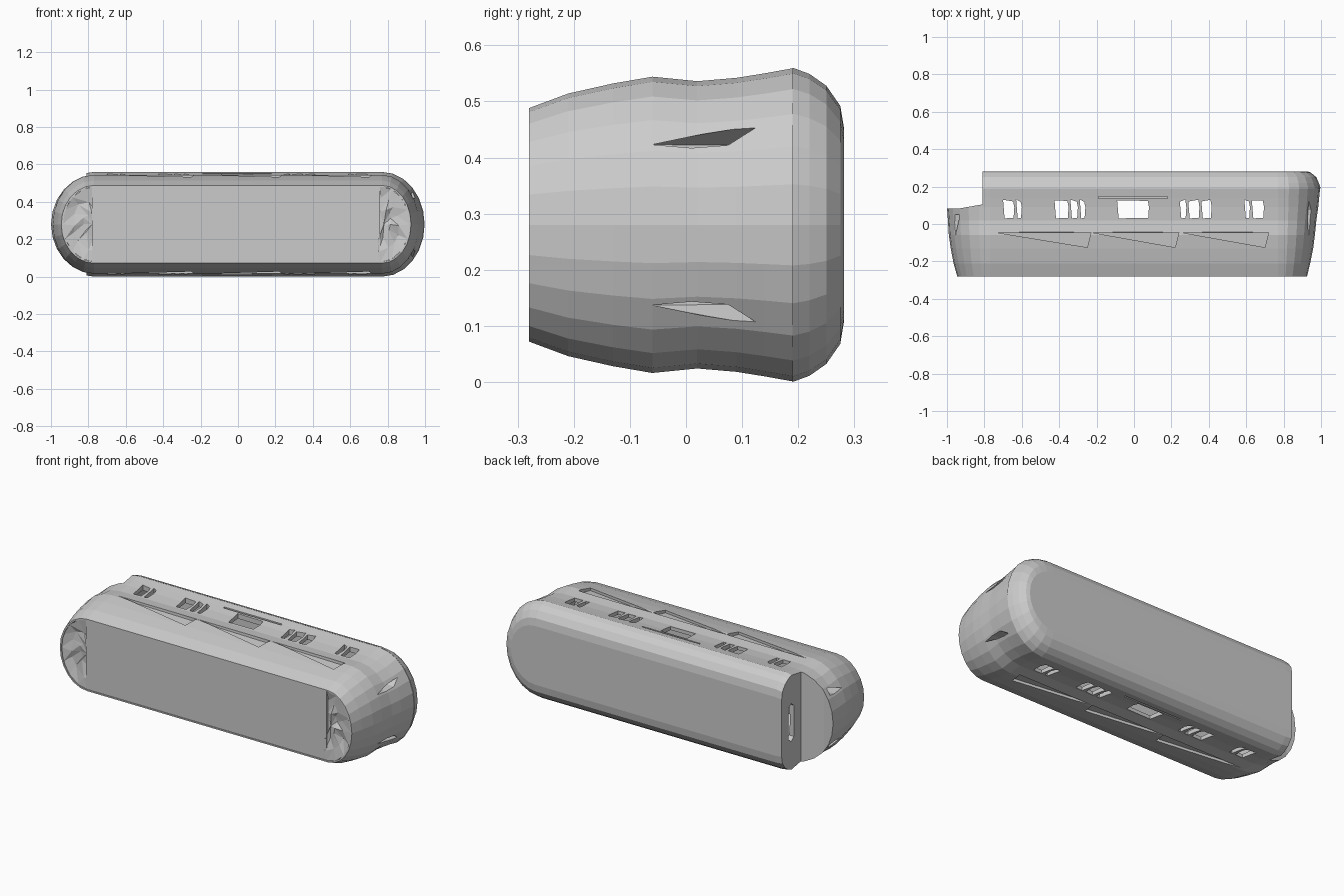
import bpy, bmesh, math, random
from mathutils import Vector

if "Cube" in bpy.data.objects:
    bpy.data.objects.remove(bpy.data.objects["Cube"])

random.seed(4)
CZ = 0.28      # centre height
FLAT = 0.77    # half length of the straight part
N = 12         # segments in each rounded end


def make_object(name, bm):
    bmesh.ops.recalc_face_normals(bm, faces=bm.faces)
    me = bpy.data.meshes.new(name)
    bm.to_mesh(me)
    bm.free()
    ob = bpy.data.objects.new(name, me)
    bpy.context.collection.objects.link(ob)
    return ob


def pill_ring(y, left, right, h, flat=FLAT, dz=0.0):
    pts = []
    for side, ext in ((1, right), (-1, left)):
        fx = min(flat, ext - 0.02)
        for i in range(N + 1):
            a = side * (-math.pi / 2 + math.pi * i / N)
            x = side * (fx + (ext - fx) * math.cos(a))
            pts.append((x, y, CZ + dz + h * math.sin(a)))
    return pts


def loft(name, sections, flat=FLAT):
    bm = bmesh.new()
    rings = [[bm.verts.new(p) for p in pill_ring(*s, flat=flat)] for s in sections]
    for a, b in zip(rings, rings[1:]):
        for i in range(len(a)):
            j = (i + 1) % len(a)
            bm.faces.new((a[i], a[j], b[j], b[i]))
    bm.faces.new(rings[0])
    bm.faces.new(rings[-1])
    return make_object(name, bm)


def prism(name, outline, axis, lo, hi):
    # extrude a 2D outline along the x or z axis
    def co(p, d):
        return (d, p[0], p[1]) if axis == 'x' else (p[0], p[1], d)
    bm = bmesh.new()
    a = [bm.verts.new(co(p, lo)) for p in outline]
    b = [bm.verts.new(co(p, hi)) for p in outline]
    bm.faces.new(a)
    bm.faces.new(b)
    for i in range(len(a)):
        j = (i + 1) % len(a)
        bm.faces.new((a[i], a[j], b[j], b[i]))
    return make_object(name, bm)


def box(name, x0, x1, y0, y1, z0, z1):
    return prism(name, [(x0, y0), (x1, y0), (x1, y1), (x0, y1)], 'z', z0, z1)


def cut(targets, cutter):
    cutter.hide_render = True
    for t in targets:
        m = t.modifiers.new("cut", 'BOOLEAN')
        m.operation = 'DIFFERENCE'
        m.solver = 'EXACT'
        m.object = cutter
        bpy.context.view_layer.objects.active = t
        bpy.ops.object.modifier_apply(modifier=m.name)
    bpy.data.objects.remove(cutter)


# Main shell and rear cover: y, left, right, half height
shell = loft("main_shell", [
    (-0.28, 0.945, 0.925, 0.208), (-0.21, 0.965, 0.942, 0.234),
    (-0.13, 0.98, 0.958, 0.252), (-0.06, 0.99, 0.967, 0.264),
    (0.02, 0.995, 0.975, 0.256), (0.09, 1.0, 0.985, 0.262),
    (0.14, 1.0, 0.99, 0.270), (0.19, 1.0, 0.995, 0.279)])
cover = loft("rear_cover", [
    (0.19, 1.0, 0.998, 0.280), (0.22, 1.0, 0.988, 0.269),
    (0.25, 1.0, 0.975, 0.248), (0.275, 1.0, 0.945, 0.212),
    (0.282, 0.99, 0.925, 0.17)])

# Stepped left end
step = [(-1.2, 0.082), (-0.94, 0.082), (-0.81, 0.105), (-0.81, 0.4), (-1.2, 0.4)]
cut([shell, cover], prism("step_cutter", step, 'z', -0.2, 0.8))

# Hollow inside
cut([shell, cover], loft("cavity_cutter", [
    (-0.23, 0.785, 0.89, 0.195), (-0.06, 0.785, 0.93, 0.235),
    (0.19, 0.785, 0.94, 0.24), (0.255, 0.785, 0.90, 0.20)], flat=0.70))

# Front recess for the panel
cut([shell], loft("front_cutter", [(-0.3, 0.935, 0.915, 0.200), (-0.25, 0.935, 0.915, 0.200)]))

# Windows through top and bottom
for x0, x1 in ((-0.70, -0.64), (-0.63, -0.60), (-0.425, -0.35), (-0.34, -0.30),
               (-0.29, -0.26), (-0.09, 0.08), (0.245, 0.28), (0.29, 0.35),
               (0.36, 0.415), (0.59, 0.62), (0.63, 0.695)):
    e = random.uniform(-0.008, 0.008)
    outline = [(x0 + 0.008, 0.03), (x1 - 0.004, 0.033), (x1, 0.09), (x1 - 0.006, 0.125 + e), (x0, 0.125 - e)]
    cut([shell], prism("window_cutter", outline, 'z', -0.2, 0.8))

# Long slot behind the middle window, and tapering dents in front of the windows
for s in (1, -1):
    z = sorted((CZ + s * 0.252, CZ + s * 0.4))
    cut([shell], box("slot_cutter", -0.19, 0.18, 0.137, 0.147, *z))
    for x0, x1 in ((-0.74, -0.25), (-0.23, 0.22), (0.25, 0.70)):
        bm = bmesh.new()
        for p in ((x0, -0.045, 0.252), (x1, -0.125, 0.238), (x1 + 0.02, -0.045, 0.245),
                  (x0, -0.04, 0.32), (x1, -0.125, 0.32), (x1 + 0.02, -0.045, 0.32)):
            bm.verts.new((p[0], p[1], CZ + s * p[2]))
        bmesh.ops.convex_hull(bm, input=bm.verts)
        cut([shell], make_object("dent_cutter", bm))

# Wedge pockets in the rounded ends
for side in (1, -1):
    for s in (1, -1):
        bm = bmesh.new()
        for x in (0.89, 1.1):
            for y, z in ((-0.06, 0.143), (0.01, 0.137), (0.075, 0.142), (0.135, 0.18), (0.07, 0.17)):
                if side < 0:
                    y = min(y, 0.05)
                bm.verts.new((side * (x if z < 0.16 else max(x, 0.945)), y, CZ + s * z))
        bmesh.ops.convex_hull(bm, input=bm.verts)
        cut([shell], make_object("pocket_cutter", bm))

# Opening in the flat end of the step
hexagon = [(0.17, 0.19), (0.195, 0.17), (0.22, 0.19), (0.22, 0.37), (0.195, 0.39), (0.17, 0.37)]
cut([shell, cover], prism("port_cutter", hexagon, 'x', -0.9, -0.76))

# Front panel: flat middle plate with a backing sheet
box("front_panel", -0.78, 0.76, -0.276, -0.26, CZ - 0.203, CZ + 0.203)
loft("panel_backing", [(-0.255, 0.938, 0.918, 0.203), (-0.245, 0.938, 0.918, 0.203)])


# Crumpled end grilles
def grille(name, side, ext):
    bm = bmesh.new()
    rows = []
    for r in (1.0, 0.68, 0.35):
        row = []
        for i in range(9):
            a = -math.pi / 2 + math.pi * i / 8
            j = 0 if r == 1.0 else random.uniform(-0.012, 0.012)
            y = -0.276 if r == 1.0 else random.uniform(-0.279, -0.256)
            x = FLAT - 0.01 + (ext - FLAT + 0.01) * r * math.cos(a) + j
            row.append(bm.verts.new((side * x, y, CZ + 0.203 * r * math.sin(a) + j)))
        rows.append(row)
    mid = bm.verts.new((side * (FLAT + 0.01), -0.265, CZ))
    for a, b in zip(rows, rows[1:]):
        for i in range(8):
            bm.faces.new((a[i], a[i + 1], b[i + 1]))
            bm.faces.new((a[i], b[i + 1], b[i]))
    for i in range(8):
        bm.faces.new((rows[-1][i], rows[-1][i + 1], mid))
    make_object(name, bm)


grille("left_grille", -1, 0.938)
grille("right_grille", 1, 0.918)
